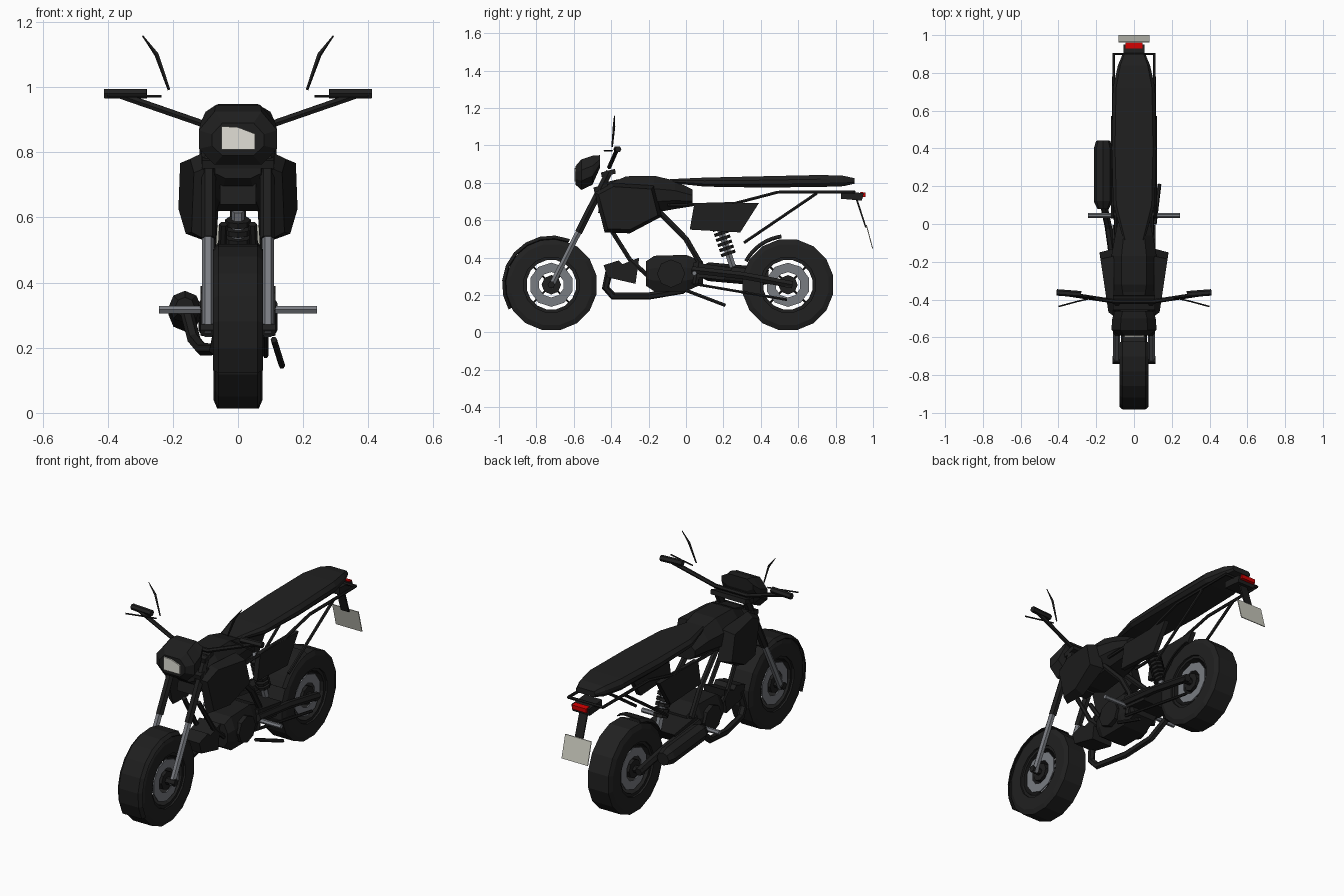
import bpy, bmesh, math
from mathutils import Vector

cube = bpy.data.objects.get("Cube")
if cube:
    bpy.data.objects.remove(cube, do_unlink=True)


def material(name, rgb):
    m = bpy.data.materials.new(name)
    m.use_nodes = True
    m.diffuse_color = (*rgb, 1)
    m.node_tree.nodes["Principled BSDF"].inputs["Base Color"].default_value = (*rgb, 1)
    return m


BLACK = material("black paint", (0.013, 0.013, 0.013))
RUBBER = material("rubber", (0.015, 0.015, 0.015))
METAL = material("grey metal", (0.19, 0.2, 0.22))
LENS = material("headlight lens", (0.75, 0.74, 0.67))
RED = material("red lens", (0.6, 0.0, 0.0))
PLATE = material("pale plate", (0.58, 0.58, 0.51))
SIDES = ((-1, "right"), (1, "left"))


def finish(name, bm, mat):
    bmesh.ops.recalc_face_normals(bm, faces=bm.faces)
    me = bpy.data.meshes.new(name)
    bm.to_mesh(me)
    bm.free()
    me.materials.append(mat)
    ob = bpy.data.objects.new(name, me)
    bpy.context.collection.objects.link(ob)
    return ob


def bridge(name, rings, mat, caps=True, wrap=False, closed=True):
    """Skin a list of equal rings of points."""
    bm = bmesh.new()
    rows = [[bm.verts.new(p) for p in ring] for ring in rings]
    n = len(rows[0])
    pairs = list(zip(rows, rows[1:])) + ([(rows[-1], rows[0])] if wrap else [])
    for a, b in pairs:
        for i in range(n if closed else n - 1):
            j = (i + 1) % n
            bm.faces.new((a[i], a[j], b[j], b[i]))
    if caps:
        bm.faces.new(rows[0])
        bm.faces.new(rows[-1])
    return finish(name, bm, mat)


def loft(name, sections, mat, chamfer=0.6):
    """Chamfered sections along y: (y, half width, low z, high z)."""
    rings = []
    for y, w, lo, hi in sections:
        h = hi - lo
        half = [(w * chamfer, lo), (w, lo + h * 0.3), (w, hi - h * 0.35), (w * chamfer, hi)]
        ring = half + [(-x, z) for x, z in reversed(half)]
        rings.append([(x, y, z) for x, z in ring])
    return bridge(name, rings, mat)


def prism(name, outline, x0, x1, mat):
    return bridge(name, [[(x, y, z) for y, z in outline] for x in (x0, x1)], mat)


def lathe(name, profile, centre, mat, segs=16, arc=None):
    """Turn an (x, radius) profile about an x-axis; arc makes an open strip."""
    a0, a1 = arc or (0, 360)
    rings = []
    for i in range(segs + (1 if arc else 0)):
        a = math.radians(a0 + (a1 - a0) * (i + (0 if arc else 0.5)) / segs)
        rings.append([(x, centre[0] + r * math.cos(a), centre[1] + r * math.sin(a))
                      for x, r in profile])
    return bridge(name, rings, mat, caps=False, wrap=not arc, closed=not arc)


def tube(name, pts, r, mat, res=1, radii=None):
    cu = bpy.data.curves.new(name, "CURVE")
    cu.dimensions = "3D"
    cu.bevel_depth, cu.bevel_resolution, cu.use_fill_caps = r, res, True
    sp = cu.splines.new("POLY")
    sp.points.add(len(pts) - 1)
    for i, p in enumerate(pts):
        sp.points[i].co = (*p, 1)
        sp.points[i].radius = radii[i] if radii else 1
    tmp = bpy.data.objects.new(name + "_path", cu)
    bpy.context.collection.objects.link(tmp)
    dg = bpy.context.evaluated_depsgraph_get()
    me = bpy.data.meshes.new_from_object(tmp.evaluated_get(dg))
    bpy.data.objects.remove(tmp, do_unlink=True)
    me.name = name
    me.materials.clear()
    me.materials.append(mat)
    for poly in me.polygons:
        poly.use_smooth = False
    ob = bpy.data.objects.new(name, me)
    bpy.context.collection.objects.link(ob)
    return ob


def pair(name, pts, r, mat, res=1, radii=None):
    for s, side in SIDES:
        tube(f"{side}_{name}", [(s * x, y, z) for x, y, z in pts], r, mat, res, radii)


def ring(x, half, inner, outer):
    return [(x - half, inner), (x - half, outer), (x + half, outer), (x + half, inner)]


# Wheels
for label, c, w in (("front", (-0.72, 0.255), 0.07), ("rear", (0.545, 0.255), 0.075)):
    tyre = [(-w, 0.15), (-w, 0.22), (-w * 0.85, 0.247)]
    lathe(label + "_tyre", tyre + [(-x, r) for x, r in reversed(tyre)], c, RUBBER)
    lathe(label + "_rim", ring(0, w * 0.85, 0.134, 0.155), c, BLACK)
    tube(label + "_hub", [(-0.06, *c), (0.06, *c)], 0.052, BLACK, 2)
    tube(label + "_axle", [(-0.115, *c), (0.115, *c)], 0.02, BLACK)
    for s, side in SIDES:
        lathe(f"{label}_{side}_brake_disc", ring(s * 0.052, 0.003, 0.068, 0.118), c, METAL, 10)
    for k in range(4):
        a = math.radians(45 + 90 * k)
        tube(f"{label}_spoke_{k}", [(0, c[0] + r * math.cos(a), c[1] + r * math.sin(a))
                                    for r in (0.04, 0.14)], 0.006, BLACK)

# Mudguards
guard = [(-0.077, 0.248), (-0.06, 0.264), (0.06, 0.264), (0.077, 0.248)]
for label, c, arc in (("front", (-0.72, 0.255), (68, 210)), ("rear", (0.545, 0.262), (98, 152))):
    g = lathe(label + "_mudguard", guard, c, BLACK, 8, arc)
    g.modifiers.new("thickness", "SOLIDIFY").thickness = 0.006

# Front fork and steering head
pair("fork_lower", [(0.092, -0.725, 0.24), (0.092, -0.57, 0.545)], 0.018, METAL)
pair("fork_upper", [(0.09, -0.575, 0.535), (0.09, -0.41, 0.86)], 0.022, BLACK)
for i, (y, z) in enumerate(((-0.455, 0.77), (-0.415, 0.85))):
    prism(f"fork_clamp_{i}", [(y - 0.035, z - 0.02), (y + 0.04, z), (y + 0.035, z + 0.025),
                              (y - 0.04, z + 0.005)], -0.11, 0.11, BLACK)
prism("steering_head", [(-0.47, 0.64), (-0.4, 0.64), (-0.36, 0.82), (-0.44, 0.8)], -0.055, 0.055, BLACK)

# Headlight cowl and lens
loft("headlight_cowl", [(-0.59, 0.08, 0.79, 0.89), (-0.56, 0.12, 0.762, 0.925),
                        (-0.5, 0.115, 0.79, 0.945), (-0.46, 0.1, 0.88, 0.948)], BLACK)
lens = [(-0.05, 0.808), (0.052, 0.808), (0.052, 0.857), (0, 0.877), (-0.05, 0.88)]
bridge("headlight_lens", [[(x, y, z) for x, z in lens] for y in (-0.597, -0.589)], LENS)

# Handlebar, grips, levers and mirrors
bar = [(0.1, -0.41, 0.885), (0.36, -0.37, 0.975)]
tube("handlebar", [(-x, y, z) for x, y, z in reversed(bar)] + bar, 0.012, BLACK)
pair("grip", [(0.28, -0.372, 0.98), (0.41, -0.362, 0.98)], 0.017, RUBBER)
pair("lever", [(0.235, -0.395, 0.972), (0.3, -0.41, 0.972), (0.4, -0.437, 0.972)], 0.004, BLACK)
pair("mirror", [(0.212, -0.395, 0.992), (0.25, -0.385, 1.1), (0.293, -0.383, 1.158)],
     0.007, BLACK, 0, (0.6, 1, 0.3))

# Fuel tank with side shrouds
loft("fuel_tank", [(-0.49, 0.07, 0.72, 0.77), (-0.4, 0.1, 0.65, 0.8), (-0.32, 0.12, 0.62, 0.835),
                   (-0.17, 0.12, 0.64, 0.838), (-0.06, 0.1, 0.66, 0.812),
                   (0.035, 0.08, 0.675, 0.765)], BLACK, 0.55)
outline = [(-0.49, 0.75), (-0.435, 0.535), (-0.3, 0.53), (-0.13, 0.62), (-0.17, 0.785), (-0.4, 0.8)]
for s, side in SIDES:
    inner = [(s * 0.105, y, z) for y, z in outline]
    outer = []
    for y, z in outline:
        y, z = -0.3 + (y + 0.3) * 0.88, 0.665 + (z - 0.665) * 0.85
        outer.append((s * (0.183 + 0.15 * (y + 0.15)), y, z))
    bridge(side + "_tank_shroud", [inner, outer], BLACK)

# Seat and tail frame
loft("seat", [(-0.085, 0.055, 0.8, 0.82), (0.1, 0.11, 0.78, 0.828), (0.4, 0.118, 0.775, 0.835),
              (0.72, 0.112, 0.778, 0.842), (0.84, 0.085, 0.782, 0.838),
              (0.9, 0.06, 0.795, 0.825)], RUBBER, 0.85)
rail = [(0.095, -0.1, 0.68), (0.1, 0.26, 0.69), (0.108, 0.49, 0.75), (0.108, 0.9, 0.752)]
tube("tail_rail", rail + [(-x, y, z) for x, y, z in reversed(rail)], 0.009, BLACK)
pair("tail_strut", [(0.1, 0.31, 0.48), (0.106, 0.7, 0.745)], 0.009, BLACK)

# Tail lamp and number plate
prism("tail_lamp_housing", [(0.83, 0.715), (0.94, 0.705), (0.95, 0.745), (0.83, 0.755)],
      -0.055, 0.055, BLACK)
prism("tail_lamp", [(0.94, 0.722), (0.96, 0.725), (0.96, 0.748), (0.93, 0.752)], -0.045, 0.045, RED)
prism("plate_bracket", [(0.905, 0.72), (0.915, 0.72), (0.966, 0.56), (0.958, 0.56)],
      -0.025, 0.025, BLACK)
prism("number_plate", [(0.962, 0.575), (0.967, 0.575), (1.0, 0.45), (0.995, 0.45)],
      -0.082, 0.082, PLATE)

# Side panels
panel = [(0.045, 0.692), (0.39, 0.692), (0.29, 0.535), (0.02, 0.55)]
for s, side in SIDES:
    prism(side + "_side_panel", panel, s * 0.08, s * 0.108, BLACK)

# Frame
pair("main_frame", [(0.075, -0.16, 0.66), (0.085, 0.0, 0.5), (0.085, 0.07, 0.38),
                    (0.085, 0.05, 0.26)], 0.017, BLACK)
pair("down_tube", [(0.045, -0.42, 0.58), (0.055, -0.3, 0.39), (0.06, -0.2, 0.3)], 0.013, BLACK)

# Engine
loft("engine_case", [(-0.215, 0.085, 0.25, 0.38), (-0.17, 0.1, 0.22, 0.41), (0.0, 0.1, 0.22, 0.415),
                     (0.09, 0.085, 0.26, 0.38)], BLACK, 0.75)
prism("engine_cylinder", [(-0.44, 0.36), (-0.36, 0.385), (-0.34, 0.365), (-0.25, 0.4),
                          (-0.27, 0.26), (-0.42, 0.295)], -0.065, 0.065, BLACK)
for s, side in SIDES:
    tube(side + "_engine_cover", [(s * 0.09, -0.08, 0.315), (s * 0.115, -0.08, 0.315)], 0.075, BLACK, 2)

# Exhaust
tube("exhaust_pipe", [(-0.05, -0.41, 0.33), (-0.06, -0.43, 0.24), (-0.07, -0.39, 0.195),
                      (-0.11, -0.2, 0.195), (-0.135, -0.02, 0.225), (-0.16, 0.1, 0.32)], 0.02, BLACK)
tube("muffler", [(-0.163, 0.08, 0.325), (-0.163, 0.12, 0.325), (-0.163, 0.4, 0.3),
                 (-0.163, 0.44, 0.297)], 0.05, BLACK, 2, (0.6, 1, 1, 0.75))

# Swingarm, chain and rear shock
pair("swingarm", [(0.1, 0.03, 0.335), (0.1, 0.3, 0.305), (0.1, 0.57, 0.255)], 0.022, BLACK)
prism("swingarm_pivot", [(0.03, 0.3), (0.2, 0.28), (0.25, 0.345), (0.04, 0.375)], -0.1, 0.1, BLACK)
tube("drive_chain", [(0.085, 0.03, 0.262), (0.085, 0.54, 0.175)], 0.008, BLACK)
top, low = Vector((0, 0.16, 0.62)), Vector((0, 0.25, 0.35))
tube("shock_rod", [top, low], 0.02, METAL)
for k in range(7):
    a, b = top.lerp(low, 0.1 + k * 0.1), top.lerp(low, 0.16 + k * 0.1)
    tube(f"shock_coil_{k}", [a, b], 0.04, BLACK, 2)

# Foot pegs and side stand
pair("foot_peg", [(0.1, 0.045, 0.317), (0.243, 0.045, 0.317)], 0.013, METAL)
tube("side_stand", [(0.11, 0.0, 0.225), (0.135, 0.21, 0.145)], 0.01, BLACK)
